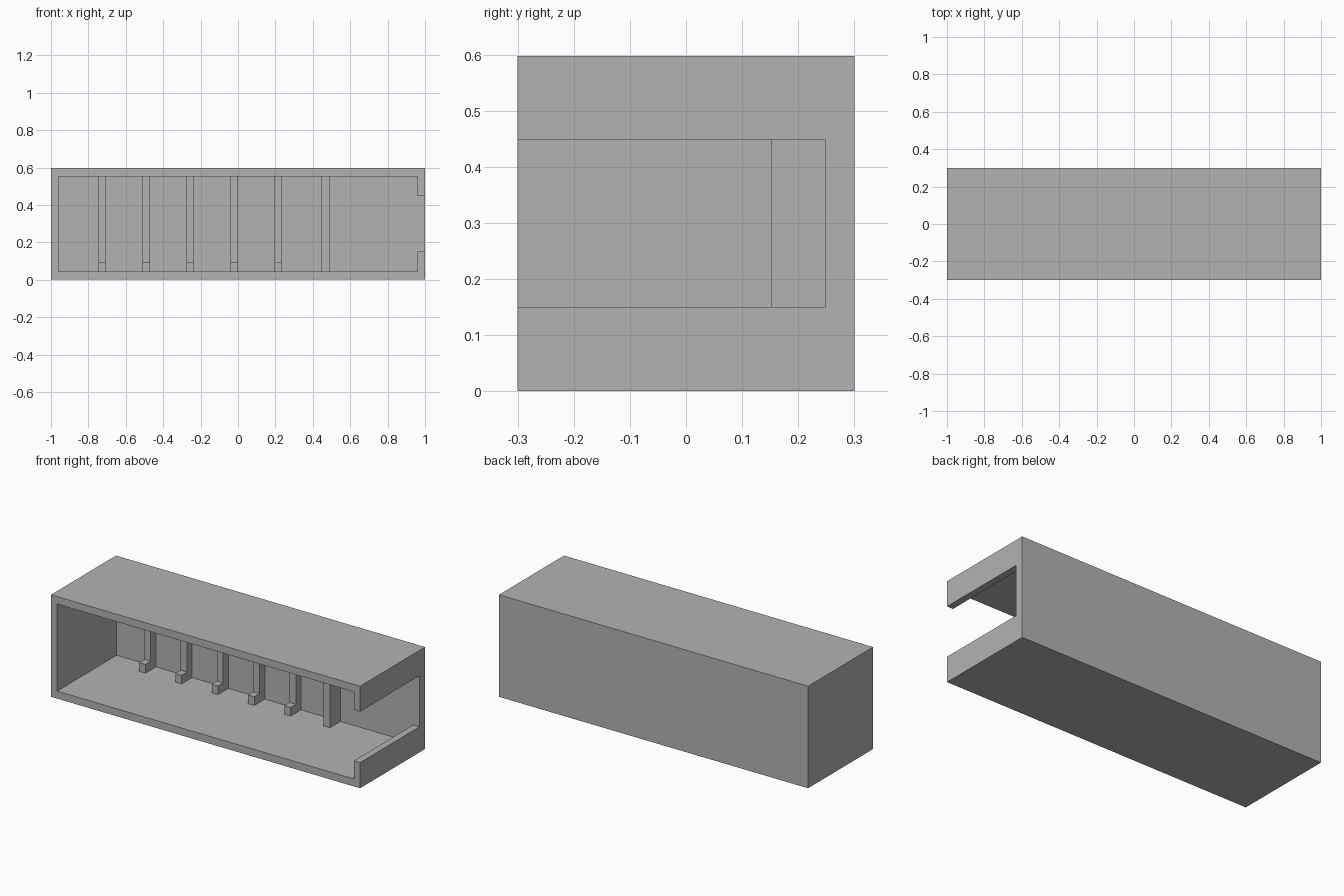
import bpy, bmesh

cube = bpy.data.objects.get("Cube")
if cube:
    bpy.data.objects.remove(cube, do_unlink=True)

grey = bpy.data.materials.new("plain grey")
grey.use_nodes = True
COLOUR = (0.45, 0.45, 0.45, 1)
grey.diffuse_color = COLOUR
grey.node_tree.nodes["Principled BSDF"].inputs["Base Color"].default_value = COLOUR


def prism(name, profile, x0, x1):
    """Extrude a (y, z) profile along x from x0 to x1."""
    bm = bmesh.new()
    face = bm.faces.new([bm.verts.new((x0, y, z)) for y, z in profile])
    out = bmesh.ops.extrude_face_region(bm, geom=[face])
    moved = [g for g in out["geom"] if isinstance(g, bmesh.types.BMVert)]
    bmesh.ops.translate(bm, verts=moved, vec=(x1 - x0, 0, 0))
    bmesh.ops.recalc_face_normals(bm, faces=bm.faces)
    mesh = bpy.data.meshes.new(name)
    bm.to_mesh(mesh)
    bm.free()
    mesh.materials.append(grey)
    obj = bpy.data.objects.new(name, mesh)
    bpy.context.collection.objects.link(obj)
    return obj


def rect(y0, y1, z0, z1):
    return [(y0, z0), (y1, z0), (y1, z1), (y0, z1)]


def cut(target, cutter):
    mod = target.modifiers.new("cut", 'BOOLEAN')
    mod.operation = 'DIFFERENCE'
    mod.solver = 'EXACT'
    mod.object = cutter
    bpy.context.view_layer.objects.active = target
    bpy.ops.object.modifier_apply(modifier=mod.name)
    bpy.data.objects.remove(cutter, do_unlink=True)


HEIGHT, FLOOR, CEILING, BACK = 0.597, 0.044, 0.553, 0.249

# Outer case, hollowed from the front, with a slot through the left end wall
case = prism("case", rect(-0.3, 0.3, 0, HEIGHT), -1, 1)
cut(case, prism("cavity_cutter", rect(-0.4, BACK, FLOOR, CEILING), -0.96, 0.96))
cut(case, prism("slot_cutter", rect(-0.4, BACK, 0.15, 0.448), 0.9, 1.1))

# Five ribs along the back wall, each with a small foot on the floor
rib_profile = [(BACK, FLOOR), (0.152, FLOOR), (0.152, 0.095),
               (0.2, 0.095), (0.2, CEILING), (BACK, CEILING)]
for i in range(5):
    x = -0.746 + 0.235 * i
    prism(f"footed_rib_{i + 1}", rib_profile, x, x + 0.04)

# Deeper full-height rib near the slotted end
prism("divider_rib", rect(0.152, BACK, FLOOR, CEILING), 0.446, 0.488)
